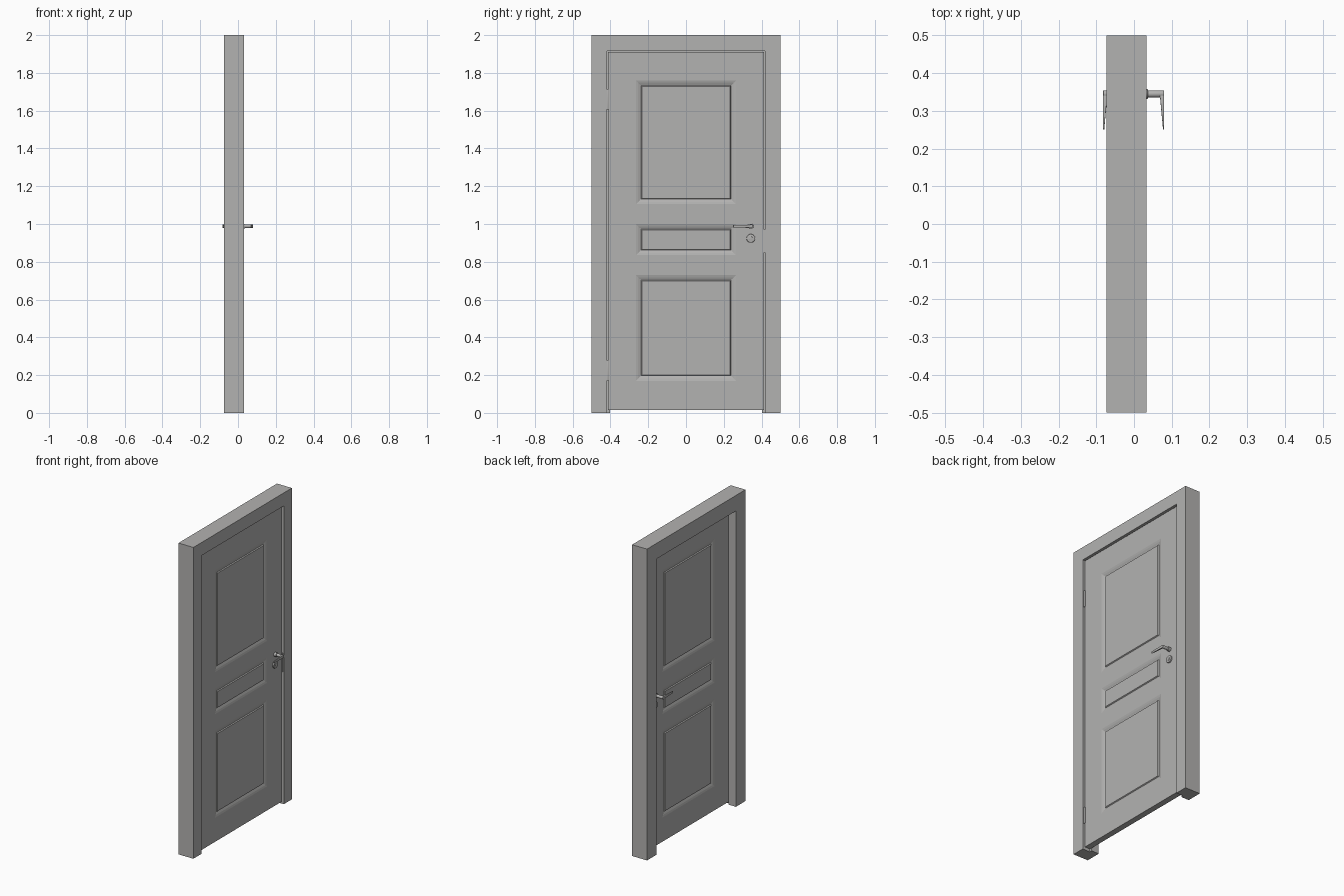
import bpy, bmesh, math
from mathutils import Matrix, Vector

if "Cube" in bpy.data.objects:
    bpy.data.objects.remove(bpy.data.objects["Cube"])

grey = bpy.data.materials.new("warm_grey")
grey.diffuse_color = (0.45, 0.447, 0.44, 1)
grey.use_nodes = True
grey.node_tree.nodes["Principled BSDF"].inputs["Base Color"].default_value = grey.diffuse_color

FRONT, BACK = 0.021, -0.017          # x of the two leaf faces
MID = (FRONT + BACK) / 2


def finish(name, bm, smooth=False):
    bmesh.ops.remove_doubles(bm, verts=bm.verts, dist=1e-5)
    bmesh.ops.recalc_face_normals(bm, faces=bm.faces)
    me = bpy.data.meshes.new(name)
    bm.to_mesh(me)
    bm.free()
    ob = bpy.data.objects.new(name, me)
    bpy.context.collection.objects.link(ob)
    me.materials.append(grey)
    if smooth:
        bpy.ops.object.select_all(action='DESELECT')
        bpy.context.view_layer.objects.active = ob
        ob.select_set(True)
        bpy.ops.object.shade_smooth_by_angle(angle=math.radians(40))
    return ob


def face(bm, pts):
    return bm.faces.new([bm.verts.new(p) for p in pts])


def box(name, x, y, z):
    bm = bmesh.new()
    c = Vector(((x[0] + x[1]) / 2, (y[0] + y[1]) / 2, (z[0] + z[1]) / 2))
    size = (x[1] - x[0], y[1] - y[0], z[1] - z[0], 1)
    bmesh.ops.create_cube(bm, size=1, matrix=Matrix.Translation(c) @ Matrix.Diagonal(size))
    return finish(name, bm)


def prism(name, profile, move):
    """Extrude a closed 3D profile along a vector."""
    bm = bmesh.new()
    f = face(bm, profile)
    r = bmesh.ops.extrude_face_region(bm, geom=[f])
    new = [v for v in r["geom"] if isinstance(v, bmesh.types.BMVert)]
    bmesh.ops.translate(bm, verts=new, vec=move)
    # the first cap is kept, so the prism is closed
    if len(bm.faces) < len(profile) + 2:
        face(bm, profile)
    return finish(name, bm)


def cylinder(name, a, b, r, bevel=0.0, seg=32):
    a, b = Vector(a), Vector(b)
    rot = (b - a).to_track_quat('Z', 'Y').to_matrix().to_4x4()
    bm = bmesh.new()
    bmesh.ops.create_cone(bm, cap_ends=True, segments=seg, radius1=r, radius2=r,
                          depth=(b - a).length, matrix=Matrix.Translation((a + b) / 2) @ rot)
    if bevel:
        rim = [e for e in bm.edges if any(len(f.verts) > 4 for f in e.link_faces)]
        bmesh.ops.bevel(bm, geom=rim, offset=bevel, segments=3, affect='EDGES', profile=0.5)
    return finish(name, bm, True)


# Frame: rebated posts and head
X0, XR, X1 = -0.073, -0.019, 0.033
for s, side in ((-1, "left"), (1, "right")):
    prism("frame_post_" + side,
          [(X0, s * .5, 0), (X1, s * .5, 0), (X1, s * .418, 0),
           (XR, s * .418, 0), (XR, s * .402, 0), (X0, s * .402, 0)], (0, 0, 2))
box("frame_head", (X0, X1), (-.418, .418), (1.916, 2))
box("frame_head_stop", (X0, XR), (-.402, .402), (1.9, 1.916))

# Door leaf with three moulded panels on both faces
ys = [-.413, -.265, .265, .413]
zs = [.015, .17, .73, .835, 1.0, 1.105, 1.76, 1.911]
# moulding steps: (inset, depth)
steps = [(0, 0), (.012, .003), (.024, .008), (.027, .008), (.031, .002)]
bm = bmesh.new()


def loop(x, sgn, y0, y1, z0, z1, step):
    i, d = step
    x -= sgn * d
    return [(x, y0 + i, z0 + i), (x, y1 - i, z0 + i), (x, y1 - i, z1 - i), (x, y0 + i, z1 - i)]


for x, sgn in ((FRONT, 1), (BACK, -1)):
    for i in range(3):
        for j in range(7):
            cell = (ys[i], ys[i + 1], zs[j], zs[j + 1])
            if i == 1 and j % 2 == 1:
                rings = [loop(x, sgn, *cell, st) for st in steps]
                for a, b in zip(rings, rings[1:]):
                    for k in range(4):
                        n = (k + 1) % 4
                        face(bm, [a[k], a[n], b[n], b[k]])
                face(bm, rings[-1])
            else:
                face(bm, loop(x, sgn, *cell, (0, 0)))
# leaf edges
for y0, y1 in zip(ys, ys[1:]):
    for z in (zs[0], zs[-1]):
        face(bm, [(BACK, y0, z), (BACK, y1, z), (FRONT, y1, z), (FRONT, y0, z)])
for z0, z1 in zip(zs, zs[1:]):
    for y in (ys[0], ys[-1]):
        face(bm, [(BACK, y, z0), (BACK, y, z1), (FRONT, y, z1), (FRONT, y, z0)])
finish("door_leaf", bm)

# Handles and lock rosettes on both faces
HY, HZ = .345, .988
LY, LZ = .343, .924
for surf, sgn, tip, side in ((FRONT, 1, .080, "front"), (BACK, -1, -.082, "back")):
    cylinder("handle_collar_" + side, (surf - sgn * .002, HY, HZ), (surf + sgn * .016, HY, HZ), .013, .002)
    cylinder("handle_neck_" + side, (surf, HY, HZ), (tip, HY, HZ), .0095, .0015)
    cylinder("lock_rosette_" + side, (surf - sgn * .002, LY, LZ), (surf + sgn * .009, LY, LZ), .023, .003)
    cylinder("lock_barrel_" + side, (surf, LY, LZ), (surf + sgn * .011, LY, LZ), .010, .001)
    # tapering lever
    bm = bmesh.new()
    ends = []
    for y, inner, h in ((HY + .003, .012, .0085), (.250, .003, .0065)):
        ends.append([bm.verts.new((tip - sgn * dx, y, HZ + dz))
                     for dx, dz in ((0, -h), (inner, -h), (inner, h), (0, h))])
    for k in range(4):
        n = (k + 1) % 4
        bm.faces.new([ends[0][k], ends[0][n], ends[1][n], ends[1][k]])
    for e in ends:
        bm.faces.new(e)
    bmesh.ops.bevel(bm, geom=bm.edges[:], offset=.0012, segments=2, affect='EDGES', profile=0.5)
    finish("handle_lever_" + side, bm, True)

# Hinges and strike plate
for z, name in ((.225, "lower"), (1.66, "upper")):
    cylinder("hinge_barrel_" + name, (.022, -.4145, z - .053), (.022, -.4145, z + .053), .0055, .001, 16)
    box("hinge_plate_" + name, (-.012, .022), (-.418, -.4125), (z - .05, z + .05))
box("strike_plate", (-.008, .027), (.412, .4185), (.85, .97))
